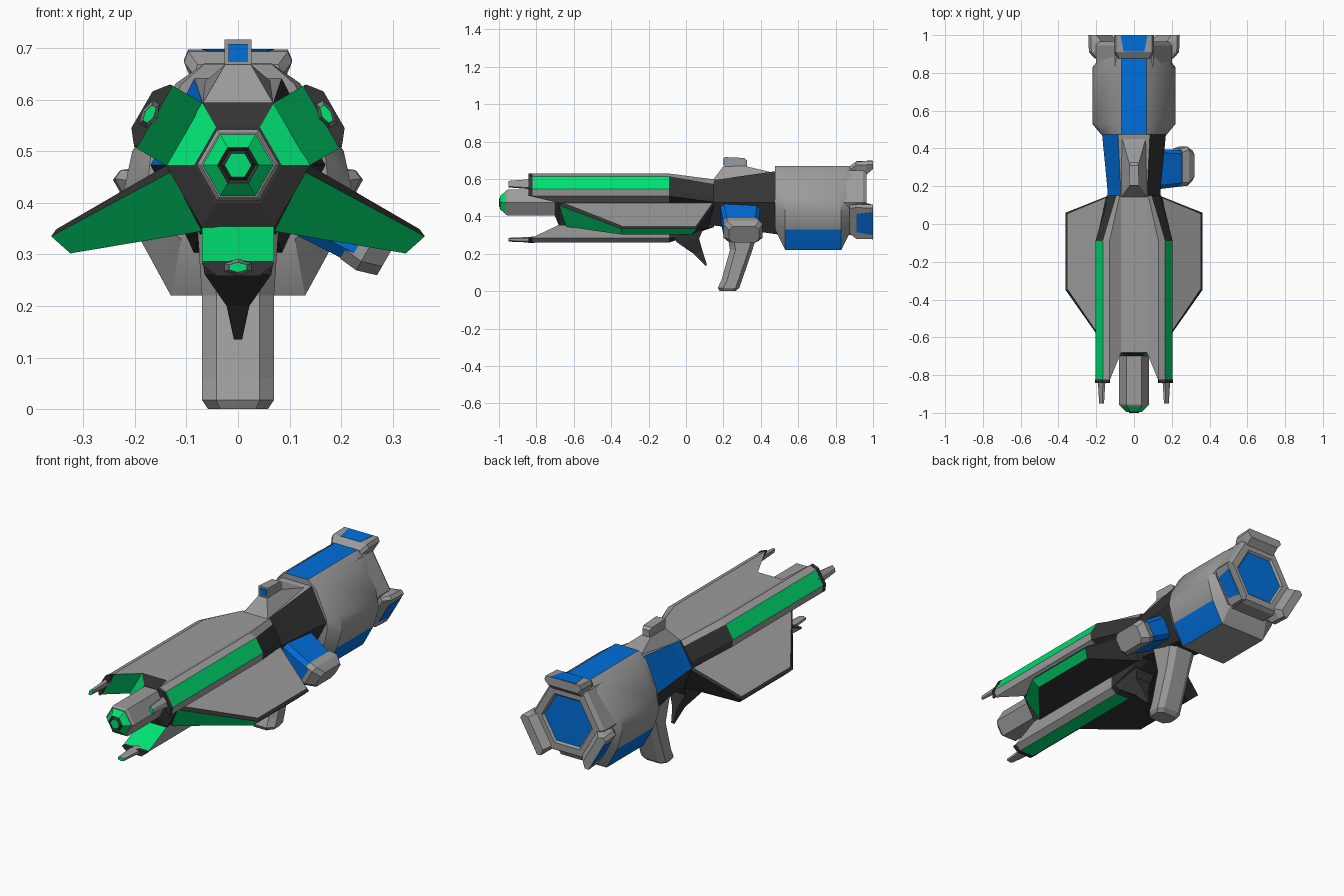
import bpy, bmesh, math
from mathutils import Vector

if "Cube" in bpy.data.objects:
    bpy.data.objects.remove(bpy.data.objects["Cube"])

AX = 0.473  # height of the long axis


def material(name, rgb):
    m = bpy.data.materials.new(name)
    m.diffuse_color = (*rgb, 1)
    m.use_nodes = True
    m.node_tree.nodes["Principled BSDF"].inputs["Base Color"].default_value = m.diffuse_color
    return m


MATS = [material("grey", (0.33, 0.33, 0.33)), material("dark grey", (0.035, 0.035, 0.035)),
        material("green", (0.0, 0.75, 0.17)), material("blue", (0.0, 0.16, 0.72))]
GREY, DARK, GREEN, BLUE = range(4)


def loft(name, rings, rule=GREY, smooth=False):
    """Skin a list of equal-length rings, cap both ends, colour faces by a rule."""
    bm = bmesh.new()
    vs = [[bm.verts.new(p) for p in ring] for ring in rings]
    n = len(rings[0])
    for a, b in zip(vs, vs[1:]):
        for i in range(n):
            j = (i + 1) % n
            bm.faces.new((a[i], a[j], b[j], b[i]))
    bm.faces.new(vs[0])
    bm.faces.new(vs[-1])
    bmesh.ops.recalc_face_normals(bm, faces=bm.faces)
    for f in bm.faces:
        f.normal_update()
        f.material_index = rule if isinstance(rule, int) else rule(f.calc_center_median(), f.normal)
    me = bpy.data.meshes.new(name)
    bm.to_mesh(me)
    bm.free()
    for m in MATS:
        me.materials.append(m)
    ob = bpy.data.objects.new(name, me)
    bpy.context.collection.objects.link(ob)
    if smooth:
        bpy.ops.object.select_all(action='DESELECT')
        ob.select_set(True)
        bpy.context.view_layer.objects.active = ob
        bpy.ops.object.shade_smooth_by_angle(angle=math.radians(30))
    return ob


def hexagon(y, r, sx=1.0):
    return [(sx * r * math.cos(k * math.pi / 3), y, AX + r * math.sin(k * math.pi / 3)) for k in range(6)]


def polar(ang, r, t, y):
    """Point at radial distance r and sideways offset t around the long axis."""
    c, s = math.cos(math.radians(ang)), math.sin(math.radians(ang))
    return (r * c - t * s, y, AX + r * s + t * c)


def mirrored(half, y):
    return [(x, y, z) for x, z in half] + [(-x, y, z) for x, z in reversed(half)]


# Core, muzzle collar and barrel
loft("core", [hexagon(-0.68, 0.14), hexagon(0.15, 0.14)], lambda c, n: GREY if n.z > 0.9 else DARK)
loft("muzzle_collar", [hexagon(-0.68, 0.14), hexagon(-0.70, 0.085)],
     lambda c, n: GREEN if c.z > AX + 0.02 and abs(c.x) > 0.03 else DARK)
loft("barrel", [hexagon(-0.69, 0.08), hexagon(-0.955, 0.08), hexagon(-0.965, 0.072)])
loft("barrel_tip", [hexagon(-0.96, 0.07), hexagon(-0.967, 0.068), hexagon(-0.995, 0.04),
                    hexagon(-0.985, 0.033), hexagon(-1.0, 0.026)],
     lambda c, n: DARK if -0.994 < c.y < -0.987 else GREEN)

# Three long shrouds with dark end caps and prongs around the core
SECTION = [(0.10, 0.07), (0.19, 0.07), (0.213, 0.04), (0.213, -0.04), (0.19, -0.07), (0.10, -0.07)]
for ang, side in ((30, "right"), (150, "left"), (270, "bottom")):
    out = Vector(polar(ang, 1, 0, 0)) - Vector((0, 0, AX))

    def shroud_rule(c, n, out=out):
        if n.y < -0.3:
            return GREEN
        if c.y > -0.08:
            return GREY if n.z > 0.7 else DARK
        return GREEN if n.dot(out) > 0.95 else GREY

    front = [polar(ang, r, t, -0.83 if r > 0.15 else -0.64) for r, t in SECTION]
    back = [polar(ang, r, t, -0.09) for r, t in SECTION]
    tail = [polar(ang, min(r, 0.121 + (r - 0.121) * 0.1), t, 0.15) for r, t in SECTION]
    loft("shroud_" + side, [front, back, tail], shroud_rule)
    loft("shroud_cap_" + side, [[polar(ang, r, t, y) for r, t in
                                 ((0.186, 0.067), (0.192, 0.07), (0.215, 0.041),
                                  (0.215, -0.041), (0.192, -0.07), (0.186, -0.067))]
                                for y in (-0.842, -0.822)], DARK)

    def prong_ring(y, w, ang=ang):
        return [polar(ang, 0.198 + w * math.cos(k * math.pi / 3) * 0.5,
                      w * math.sin(k * math.pi / 3), y) for k in range(6)]
    loft("shroud_prong_" + side, [prong_ring(-0.81, 0.034), prong_ring(-0.87, 0.027), prong_ring(-0.95, 0.02)],
         lambda c, n: GREEN if n.y < -0.9 else GREY)

# Lower swept wings: underside, widest outline, top
WING = [[(0.07, -0.64, 0.345), (0.07, 0.12, 0.345), (0.325, 0.03, 0.302), (0.325, -0.34, 0.302)],
        [(0.13, -0.68, 0.46), (0.135, 0.15, 0.46), (0.362, 0.06, 0.335), (0.362, -0.35, 0.335)],
        [(0.135, -0.665, 0.475), (0.135, 0.145, 0.475), (0.352, 0.055, 0.349), (0.352, -0.345, 0.349)]]
for s, side in ((1, "right"), (-1, "left")):
    def wing_rule(c, n, s=s):
        if n.z > 0.6 and abs(n.y) < 0.4 and abs(c.x) < 0.3:
            return GREY
        return GREEN if n.z < 0.1 and (n.y < -0.3 or n.x * s > 0.3) else DARK
    loft("wing_" + side, [[(x * s, y, z) for x, y, z in r] for r in WING], wing_rule)

# Hook under the core
loft("under_hook", [[(-0.07, -0.07, 0.30), (0.07, -0.07, 0.30), (0.06, 0.10, 0.35), (-0.06, 0.10, 0.35)],
                    [(-0.065, -0.05, 0.262), (0.065, -0.05, 0.262), (0.045, 0.07, 0.28), (-0.045, 0.07, 0.28)],
                    [(-0.022, 0.04, 0.20), (0.022, 0.04, 0.20), (0.015, 0.09, 0.21), (-0.015, 0.09, 0.21)],
                    [(-0.008, 0.105, 0.135), (0.008, 0.105, 0.135), (0.006, 0.112, 0.14), (-0.006, 0.112, 0.14)]], DARK)


# Neck between core and rear body
def neck_rule(c, n):
    if n.z > 0.8:
        return GREY
    return BLUE if n.x < -0.5 and n.z > 0 else DARK


loft("neck", [hexagon(0.14, 0.14), hexagon(0.2, 0.148, 0.96), hexagon(0.49, 0.196, 0.87)], neck_rule)

# Sight on the neck
loft("sight_base", [[(-0.07, 0.14, 0.59), (0.07, 0.14, 0.59), (0.07, 0.48, 0.63), (-0.07, 0.48, 0.63)],
                    [(-0.025, 0.20, 0.668), (0.025, 0.20, 0.668), (0.025, 0.32, 0.668), (-0.025, 0.32, 0.668)]])


def box_ring(y, x, z0, z1):
    return [(-x, y, z0), (x, y, z0), (x, y, z1), (-x, y, z1)]


loft("sight", [box_ring(0.205, 0.026, 0.665, 0.717), box_ring(0.31, 0.024, 0.66, 0.712),
               box_ring(0.325, 0.02, 0.66, 0.70)])
loft("sight_window", [box_ring(0.201, 0.018, 0.674, 0.708), box_ring(0.207, 0.018, 0.674, 0.708)], BLUE)

# Rear body with three blue panels
MID = [(0.065, 0.67), (0.12, 0.632), (0.205, 0.50), (0.22, 0.43), (0.19, 0.33), (0.13, 0.22)]
END = [(0.065, 0.669), (0.11, 0.63), (0.168, 0.50), (0.175, 0.44), (0.155, 0.36), (0.11, 0.33)]


def body_rule(c, n):
    if n.z > 0.9:
        return BLUE
    return BLUE if abs(n.y) < 0.1 and c.z < 0.34 and abs(n.x) > 0.5 else GREY


loft("rear_body", [mirrored(END, 0.475), mirrored(MID, 0.53), mirrored(MID, 0.83), mirrored(END, 0.885)],
     body_rule, smooth=True)
loft("rear_collar", [hexagon(0.80, 0.2), hexagon(0.945, 0.2), hexagon(0.965, 0.185),
                     hexagon(0.965, 0.145), hexagon(0.955, 0.135)],
     lambda c, n: BLUE if n.y > 0.9 and abs(c.x) < 0.01 and abs(c.z - AX) < 0.01 else GREY)

# Three clamps around the rear end
for ang, side in ((90, "top"), (210, "left"), (330, "right")):
    def clamp_ring(y, r0, r1, w, ang=ang):
        return [polar(ang, r, t, y) for r, t in ((r0, -w * 0.8), (r1 - 0.02, -w), (r1, -w * 0.92),
                                                 (r1, w * 0.92), (r1 - 0.02, w), (r0, w * 0.8))]
    loft("clamp_" + side, [clamp_ring(0.875, 0.15, 0.195, 0.085), clamp_ring(0.91, 0.15, 0.22, 0.105),
                           clamp_ring(0.965, 0.15, 0.2225, 0.105), clamp_ring(1.0, 0.18, 0.224, 0.105)])
    loft("clamp_panel_" + side, [[polar(ang, r + d, t, y) for t, y, r in
                                  ((-0.055, 0.912, 0.22), (0.055, 0.912, 0.22),
                                   (0.07, 0.997, 0.224), (-0.07, 0.997, 0.224))]
                                 for d in (-0.004, 0.0015)], BLUE)


# Side pod on the right
def pod_ring(r, w, y0, y1):
    c = 0.02
    return [polar(-30, r, t, y) for t, y in ((-w, y0 + c), (-w + c, y0), (w - c, y0), (w, y0 + c),
                                             (w, y1 - c), (w - c, y1), (-w + c, y1), (-w, y1 - c))]


loft("pod_arm", [pod_ring(0.08, 0.065, 0.18, 0.40), pod_ring(0.28, 0.055, 0.20, 0.39)], BLUE)
loft("pod_cap", [pod_ring(0.262, 0.058, 0.20, 0.40), pod_ring(0.30, 0.062, 0.20, 0.41),
                 pod_ring(0.34, 0.05, 0.23, 0.39)])


# Grip
def grip_ring(z, y0, y1, w):
    return [(-w * 0.6, y0, z), (w * 0.6, y0, z), (w, y0 + 0.03, z), (w, y1 - 0.02, z),
            (w * 0.6, y1, z), (-w * 0.6, y1, z), (-w, y1 - 0.02, z), (-w, y0 + 0.03, z)]


loft("grip", [grip_ring(0.0, 0.18, 0.265, 0.058), grip_ring(0.018, 0.17, 0.285, 0.07),
              grip_ring(0.06, 0.19, 0.30, 0.07), grip_ring(0.22, 0.235, 0.355, 0.07),
              grip_ring(0.37, 0.21, 0.40, 0.08)])
